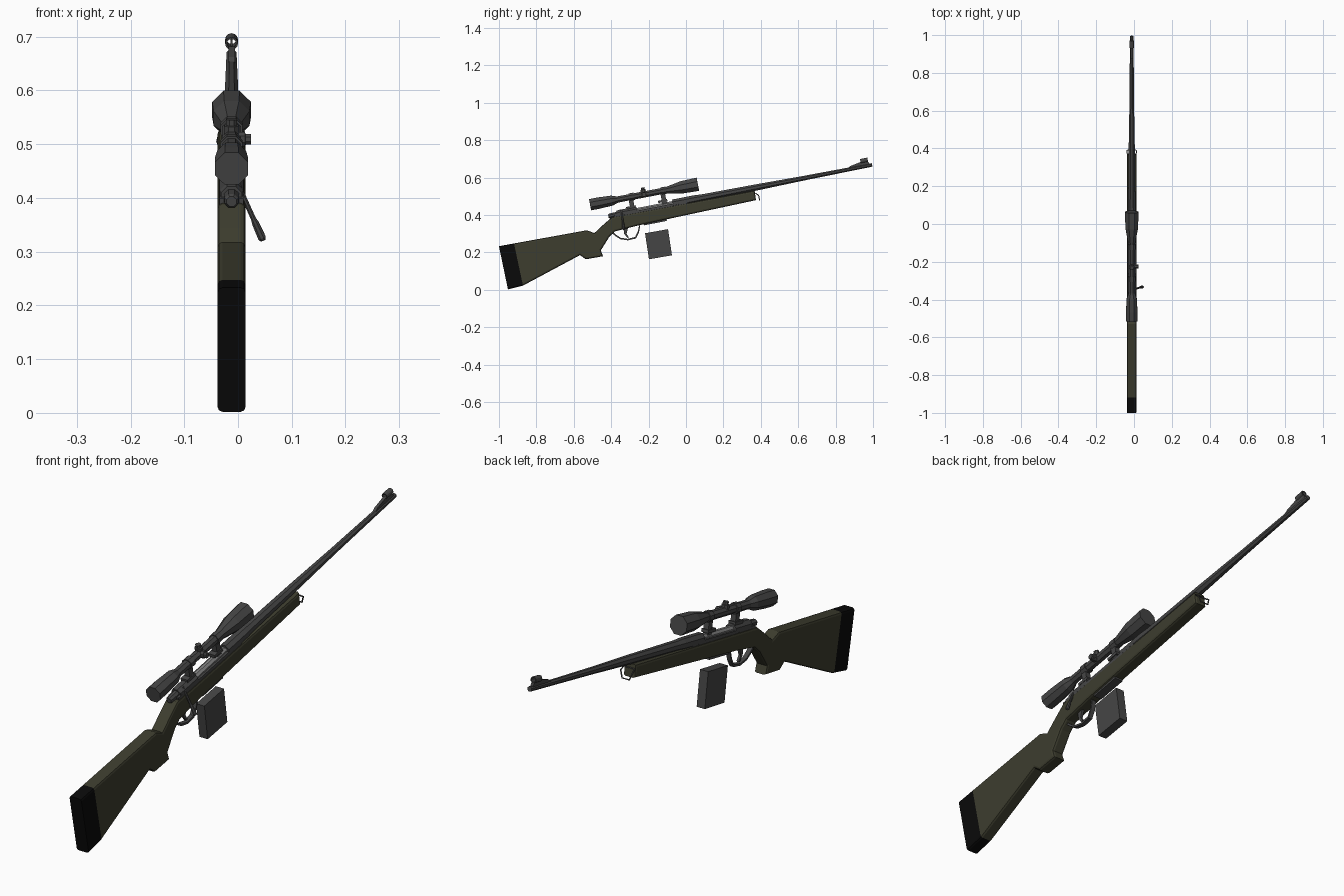
import bpy, bmesh, math
from mathutils import Vector, Matrix

if "Cube" in bpy.data.objects:
    bpy.data.objects.remove(bpy.data.objects["Cube"])

CX = -0.012                      # centre plane of the rifle
TILT = math.radians(11)          # barrel rises toward the muzzle
SLOPE = math.tan(TILT)
AXIS = Vector((0, math.cos(TILT), math.sin(TILT)))
UP = Vector((0, -math.sin(TILT), math.cos(TILT)))


def material(name, rgb):
    m = bpy.data.materials.new(name)
    m.use_nodes = True
    m.diffuse_color = (*rgb, 1)
    m.node_tree.nodes["Principled BSDF"].inputs["Base Color"].default_value = (*rgb, 1)
    return m


OLIVE = material("olive stock", (0.047, 0.047, 0.028))
RUBBER = material("black rubber", (0.003, 0.003, 0.003))
STEEL = material("dark steel", (0.06, 0.06, 0.06))
BRIGHT = material("bright steel", (0.22, 0.22, 0.22))


def finish(name, bm, *mats):
    bmesh.ops.recalc_face_normals(bm, faces=bm.faces)
    me = bpy.data.meshes.new(name)
    bm.to_mesh(me)
    bm.free()
    for m in mats:
        me.materials.append(m)
    ob = bpy.data.objects.new(name, me)
    bpy.context.collection.objects.link(ob)
    return ob


def slab(points, half):
    """Side profile of (y, z) points extruded across the rifle."""
    bm = bmesh.new()
    face = bm.faces.new([bm.verts.new((CX - half, y, z)) for y, z in points])
    out = bmesh.ops.extrude_face_region(bm, geom=[face])
    verts = [g for g in out["geom"] if isinstance(g, bmesh.types.BMVert)]
    bmesh.ops.translate(bm, verts=verts, vec=(2 * half, 0, 0))
    return bm


def lathe(name, start, direction, profile, mat=STEEL, sides=8):
    """Faceted round part from (distance, radius) pairs along a direction."""
    bm = bmesh.new()
    d = Vector(direction).normalized()
    ref = Vector((1, 0, 0)) if abs(d.x) < 0.7 else Vector((0, 1, 0))
    u = (ref - d * ref.dot(d)).normalized()
    v = d.cross(u)
    rings = []
    for t, r in profile:
        angles = [2 * math.pi * (i + 0.5) / sides for i in range(sides)]
        rings.append([bm.verts.new(Vector(start) + d * t + r * (u * math.cos(a) + v * math.sin(a)))
                      for a in angles])
    for a, b in zip(rings, rings[1:]):
        for i in range(sides):
            j = (i + 1) % sides
            bm.faces.new((a[i], a[j], b[j], b[i]))
    bm.faces.new(rings[0])
    bm.faces.new(rings[-1])
    return finish(name, bm, mat)


def wire(name, points, radius, closed=False):
    cu = bpy.data.curves.new(name, "CURVE")
    cu.dimensions = "3D"
    cu.bevel_depth = radius
    cu.bevel_resolution = 1
    cu.use_fill_caps = True
    sp = cu.splines.new("POLY")
    sp.points.add(len(points) - 1)
    for p, co in zip(sp.points, points):
        p.co = (*co, 1)
    sp.use_cyclic_u = closed
    cu.materials.append(STEEL)
    ob = bpy.data.objects.new(name, cu)
    bpy.context.collection.objects.link(ob)
    return ob


def block(name, centre, size, mat=STEEL):
    """Box aligned with the tilted barrel."""
    bm = bmesh.new()
    bmesh.ops.create_cube(bm, size=1, matrix=Matrix.Translation(centre)
                          @ Matrix.Rotation(TILT, 4, "X") @ Matrix.Diagonal((*size, 1)))
    return finish(name, bm, mat)


def bore(y):
    return Vector((CX, y, 0.474 + y * SLOPE))


def sight_line(y):
    return Vector((CX, y, 0.552 + y * 0.19))


# Stock with chamfered long edges and a rubber butt
stock = slab([(-1, 0.233), (-0.53, 0.318), (-0.49, 0.303), (-0.445, 0.345), (-0.396, 0.388),
              (0.367, 0.53), (0.374, 0.479), (-0.26, 0.343), (-0.38, 0.312), (-0.41, 0.283),
              (-0.455, 0.211), (-0.444, 0.179), (-0.535, 0.163), (-0.567, 0.185),
              (-0.872, 0.022), (-0.952, 0.002)], 0.026)
rims = [e for e in stock.edges
        if abs(e.verts[0].co.x - e.verts[1].co.x) < 1e-4 and min(v.co.y for v in e.verts) > -1.1
        and max(v.co.y for v in e.verts) > -0.94]
bmesh.ops.bevel(stock, geom=rims, offset=0.009, segments=2, profile=0.5, affect="EDGES")
bmesh.ops.bisect_plane(stock, geom=stock.verts[:] + stock.edges[:] + stock.faces[:],
                       plane_co=(0, -0.92, 0.249), plane_no=(0, 0.225, 0.048))
for f in stock.faces:
    c = f.calc_center_median() - Vector((0, -0.92, 0.249))
    f.material_index = int(c.y * 0.225 + c.z * 0.048 < 0)
finish("stock", stock, OLIVE, RUBBER)

# Barrel
lathe("barrel", bore(-0.07), AXIS,
      [(0, 0.024), (0.12, 0.024), (0.16, 0.021), (0.46, 0.018), (0.7, 0.0135), (1.085, 0.01)])

# Receiver, bolt and bolt handle
lathe("receiver_rear", bore(-0.37), AXIS, [(0, 0.021), (0.015, 0.024), (0.11, 0.024)])
lathe("bolt_shroud", bore(-0.415), AXIS, [(0, 0.01), (0.006, 0.014), (0.06, 0.016)])
lathe("bolt_body", bore(-0.27), AXIS, [(0, 0.015), (0.22, 0.015)], BRIGHT)
block("receiver_floor", bore(-0.19) - UP * 0.012, (0.044, 0.4, 0.024))
lathe("bolt_handle", (CX + 0.012, -0.345, 0.425), (0.045, 0.012, -0.1),
      [(0, 0.005), (0.07, 0.005), (0.08, 0.007), (0.11, 0.008), (0.115, 0.005)])

# Telescopic sight
start = sight_line(-0.513)
aim = sight_line(0.064) - start
lathe("scope", start, aim,
      [(0, 0.033), (0.05, 0.033), (0.12, 0.029), (0.15, 0.018), (0.41, 0.018),
       (0.50, 0.036), (0.587, 0.039)])
lathe("scope_turret_top", sight_line(-0.225), UP, [(0, 0.015), (0.026, 0.015), (0.027, 0.011), (0.038, 0.011)])
lathe("scope_turret_side", sight_line(-0.225), (1, 0, 0), [(0, 0.015), (0.025, 0.015), (0.026, 0.011), (0.036, 0.011)])

# Scope mounts: a clamp ring and a post on the receiver
for label, y in (("rear", -0.29), ("front", -0.12)):
    lathe("scope_ring_" + label, sight_line(y) - AXIS * 0.013, AXIS, [(0, 0.022), (0.026, 0.022)])
    block("scope_post_" + label, (sight_line(y) + bore(y)) / 2, (0.022, 0.024, 0.07))
    block("scope_base_" + label, bore(y) + UP * 0.024, (0.03, 0.05, 0.012))

# Magazine and its well plate
finish("magazine", slab([(-0.219, 0.302), (-0.096, 0.324), (-0.075, 0.184), (-0.198, 0.163)], 0.018), STEEL)
block("magazine_well", (CX, -0.165, 0.362), (0.036, 0.125, 0.012))

# Trigger and guard
guard = [(-0.40, 0.305), (-0.375, 0.285), (-0.35, 0.27), (-0.31, 0.264), (-0.268, 0.274),
         (-0.252, 0.305), (-0.245, 0.34)]
inner = [(y * 0.94 - 0.02, z + 0.008) for y, z in guard]
finish("trigger_guard", slab(guard + inner[::-1], 0.009), STEEL)
finish("trigger", slab([(-0.335, 0.33), (-0.31, 0.33), (-0.318, 0.3), (-0.305, 0.28),
                        (-0.313, 0.277), (-0.33, 0.298)], 0.005), STEEL)

# Front sling loop
loop = [(-0.024, 0.372, 0.515), (-0.026, 0.388, 0.505), (-0.016, 0.394, 0.478),
        (0.016, 0.394, 0.478), (0.026, 0.388, 0.505), (0.024, 0.372, 0.515)]
wire("sling_loop", [(CX + x, y, z) for x, y, z in loop], 0.0028, True)

# Front sight: ramp, post and open hood
finish("sight_ramp", slab([(0.86, 0.645), (0.88, 0.662), (0.93, 0.682), (0.975, 0.684), (0.985, 0.665)], 0.006), STEEL)
block("sight_post", (CX, 0.95, 0.686), (0.003, 0.01, 0.018))
hood = bmesh.new()
rings = []
for t, r in ((-0.02, 0.012), (0.02, 0.012), (0.02, 0.0085), (-0.02, 0.0085)):
    base = Vector((CX, 0.952, 0.691)) + AXIS * t
    rings.append([hood.verts.new(base + Vector((r * math.cos(a), 0, 0)) + UP * r * math.sin(a))
                  for a in (2 * math.pi * i / 12 for i in range(12))])
for k in range(4):
    a, b = rings[k], rings[(k + 1) % 4]
    for i in range(12):
        j = (i + 1) % 12
        hood.faces.new((a[i], a[j], b[j], b[i]))
finish("sight_hood", hood, STEEL)
